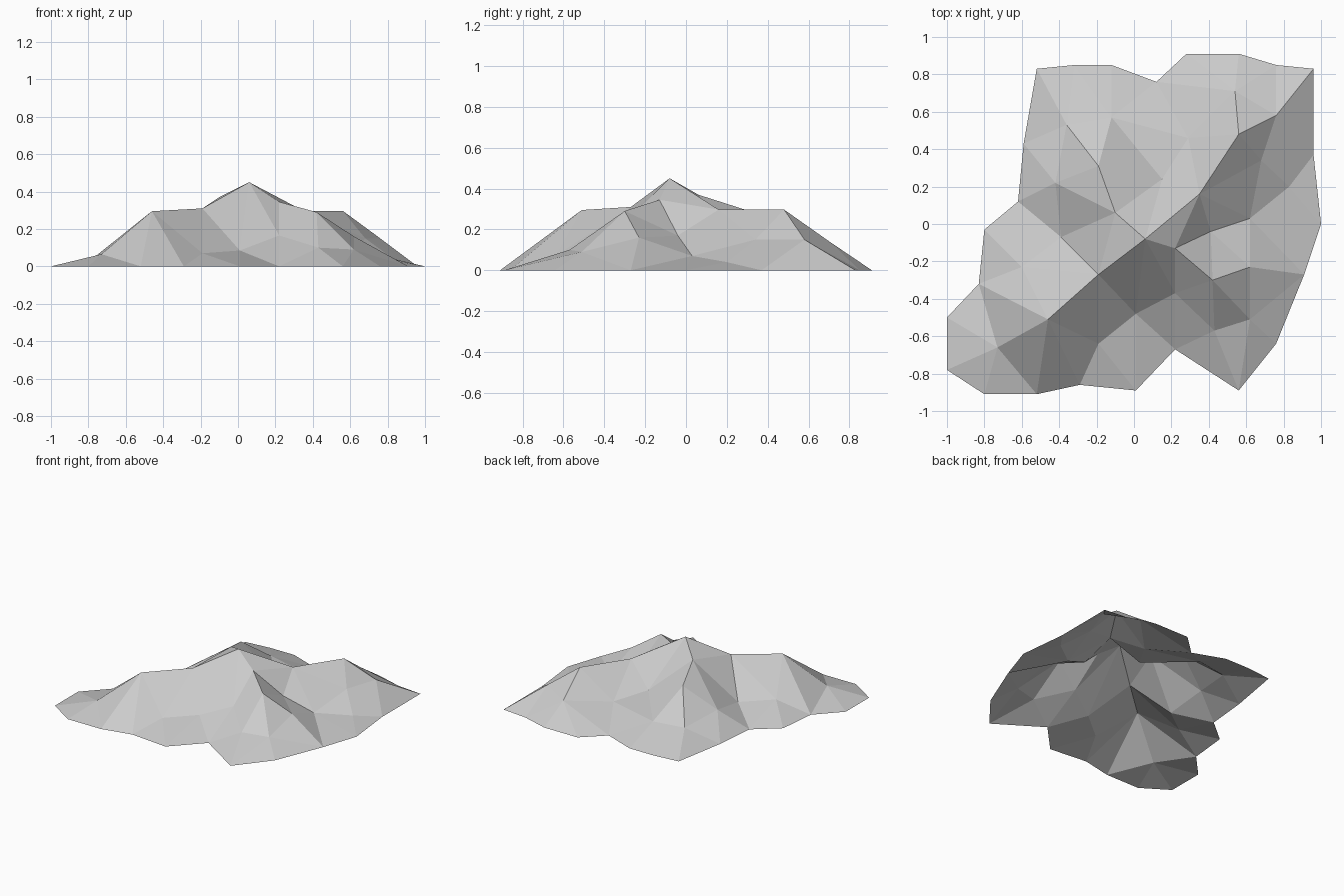
import bpy
import bmesh
from mathutils import Vector
from mathutils.geometry import delaunay_2d_cdt

default_cube = bpy.data.objects.get("Cube")
if default_cube:
    bpy.data.objects.remove(default_cube, do_unlink=True)


def flat_material(name, colour):
    material = bpy.data.materials.new(name)
    material.use_nodes = True
    material.diffuse_color = colour
    shader = material.node_tree.nodes["Principled BSDF"]
    shader.inputs["Base Color"].default_value = colour
    shader.inputs["Roughness"].default_value = 0.9
    return material


# Foot of the mountain: closed ground line, counterclockwise from the back left corner
ground_line = [
    (-.52, .83), (-.59, .43), (-.62, .12), (-.80, -.03), (-.83, -.32), (-1, -.50),
    (-1, -.78), (-.80, -.91), (-.52, -.91), (-.29, -.86), (.01, -.89), (.22, -.67),
    (.56, -.89), (.76, -.64), (.91, -.27), (1, 0), (.96, .37), (.96, .83),
    (.76, .85), (.56, .91), (.28, .91), (.12, .76), (-.12, .85), (-.32, .85),
]

# Ridge crests, each running downhill from the summit or a shoulder
summit = (.06, -.08, .45)
east_shoulder = (.22, -.13, .345)
north_shoulder = (.35, .16, .297)
north_knob = (.56, .48, .297)
west_shoulder = (-.10, .06, .37)
south_west_shoulder = (-.19, -.27, .31)
south_west_knob = (-.46, -.51, .295)
south_knob = (.42, -.30, .29)
ridges = [
    [summit, south_west_shoulder, south_west_knob, (-.73, -.66, .065)],
    [summit, north_shoulder, north_knob, (.76, .58, .15), (.96, .83, 0)],
    [summit, west_shoulder, (-.19, .31, .29), (-.36, .53, .10), (-.52, .83, 0)],
    [west_shoulder, (.15, .24, .14), (.29, .46, .10)],
    [summit, east_shoulder, south_knob, (.43, -.57, .10), (.56, -.89, 0)],
    [north_shoulder, east_shoulder],
    [north_knob, (.54, .71, .135)],
    [south_knob, (.62, -.23, .16), (.91, -.27, 0)],
]

# Gullies and creases that fold the slopes between the ridges
south_gully = (.01, -.48, .085)
west_gully = (-.39, -.07, .075)
east_gully = (.62, .03, .07)
creases = [
    [summit, south_gully, (.01, -.89, 0)],
    [summit, (.22, -.37, .165), (.22, -.67, 0)],
    [south_west_shoulder, south_gully, (-.19, -.64, .07), (-.29, -.86, 0)],
    [south_west_shoulder, (-.19, -.64, .07)],
    [south_west_knob, (-.52, -.91, 0)],
    [south_west_knob, (-.83, -.32, 0)],
    [south_west_shoulder, west_gully, (-.60, -.23, .09)],
    [west_shoulder, west_gully, (-.42, .22, .135), (-.19, .31, .29)],
    [(-.19, .31, .29), (-.12, .57, .10), (.15, .24, .14)],
    [east_shoulder, (.41, -.04, .17), east_gully, (.83, .20, .04), (.96, .37, 0)],
    [north_shoulder, east_gully],
    [north_shoulder, (.68, .34, .15), (.83, .20, .04)],
    [(.43, -.57, .10), (.62, -.51, .09)],
]

# Collect shared corners and the fold lines between them
heights = {point: 0.0 for point in ground_line}
folds = []
for chain in ridges + creases:
    for point in chain:
        heights[point[:2]] = point[2]
corners = list(heights)
for chain in ridges + creases:
    indices = [corners.index(point[:2]) for point in chain]
    folds += list(zip(indices, indices[1:]))

# Triangulate the plan inside the ground line, then lift every corner to its height
plan, _, triangles, sources, _, _ = delaunay_2d_cdt(
    [Vector(corner) for corner in corners], folds,
    [list(range(len(ground_line)))], 1, 0.0001)

shell = bmesh.new()
verts = []
for position, source in zip(plan, sources):
    height = heights[corners[source[0]]] if source else 0.1
    verts.append(shell.verts.new((position.x, position.y, height)))
for triangle in triangles:
    shell.faces.new([verts[i] for i in triangle])
for face in shell.faces:
    face.normal_update()
    if face.normal.z < 0:
        face.normal_flip()

# Open-bottomed, flat-shaded mountain
mesh = bpy.data.meshes.new("mountain")
shell.to_mesh(mesh)
shell.free()
mesh.materials.append(flat_material("stone grey", (.6, .6, .6, 1)))
mountain = bpy.data.objects.new("mountain", mesh)
bpy.context.collection.objects.link(mountain)
